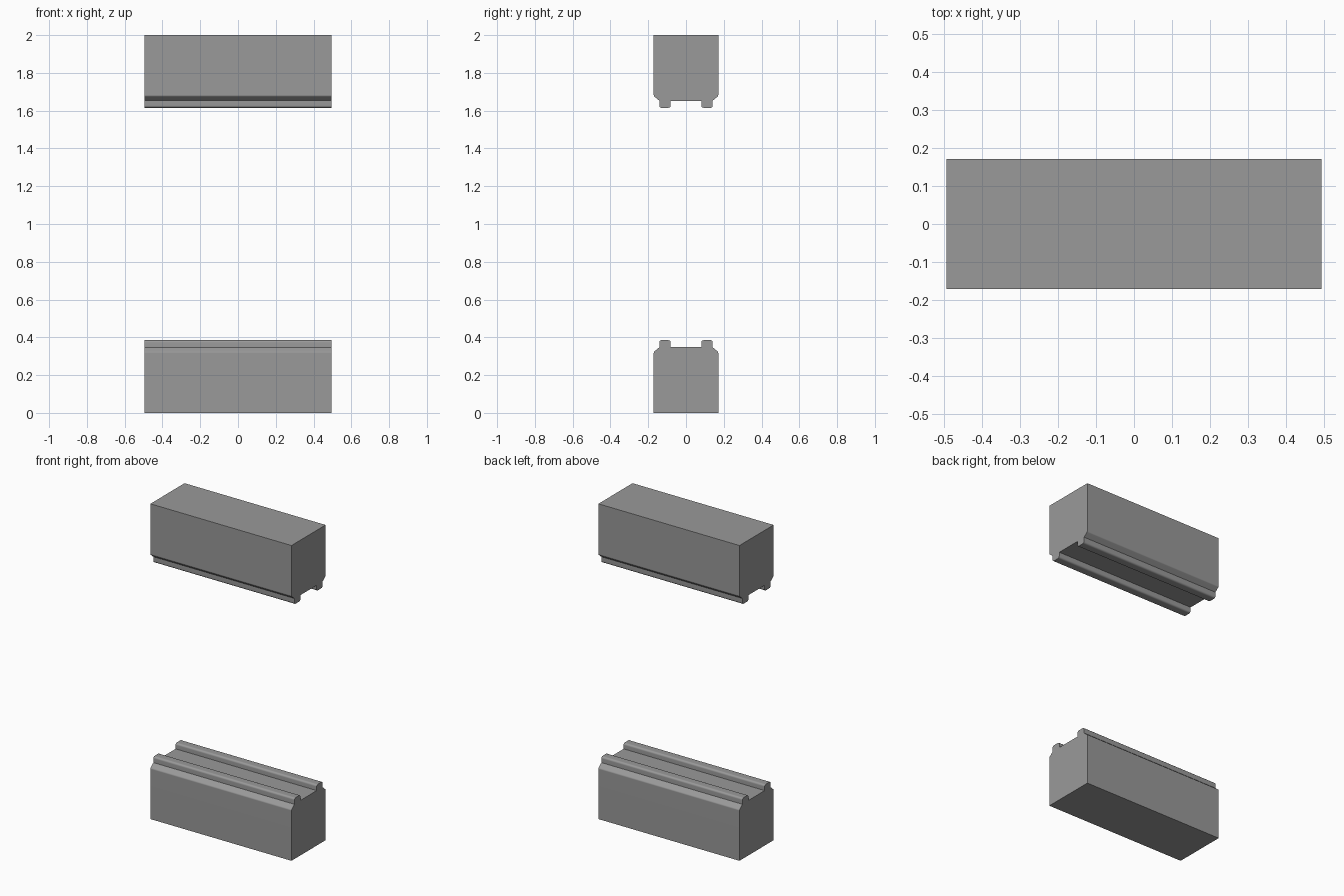
import bpy, bmesh
from math import radians, sin, cos

if "Cube" in bpy.data.objects:
    bpy.data.objects.remove(bpy.data.objects["Cube"])

HALF_LEN = 0.495

# Dark grey finish
grey = bpy.data.materials.new("dark_grey")
grey.diffuse_color = (0.32, 0.32, 0.32, 1)
grey.use_nodes = True
grey.node_tree.nodes["Principled BSDF"].inputs["Base Color"].default_value = grey.diffuse_color

def arc(cy, cz, r, a0, a1, n=4):
    """Points on a small corner arc, angles in degrees."""
    out = []
    for i in range(n + 1):
        a = radians(a0 + (a1 - a0) * i / n)
        out.append((cy + r * cos(a), cz + r * sin(a)))
    return out

# Right half of the cross-section, from the base up and in to the groove floor
half = [(0.171, 0.0)]
half += arc(0.159, 0.317, 0.012, 0, 45, 2)        # rounded shoulder
half += [(0.1415, 0.347)]                         # foot of the rail
half += arc(0.1295, 0.373, 0.012, 0, 90, 3)       # outer rail corner
half += arc(0.0935, 0.373, 0.012, 90, 180, 3)     # inner rail corner
half += [(0.0815, 0.349)]                         # groove floor
profile = half + [(-y, z) for y, z in reversed(half)]

def block(name, flip):
    """Extrude the railed profile along x; flip hangs it from the top."""
    bm = bmesh.new()
    verts = [bm.verts.new((-HALF_LEN, y, 2 - z if flip else z)) for y, z in profile]
    face = bm.faces.new(verts)
    ext = bmesh.ops.extrude_face_region(bm, geom=[face])
    moved = [v for v in ext["geom"] if isinstance(v, bmesh.types.BMVert)]
    bmesh.ops.translate(bm, verts=moved, vec=(2 * HALF_LEN, 0, 0))
    bmesh.ops.recalc_face_normals(bm, faces=bm.faces)
    mesh = bpy.data.meshes.new(name)
    bm.to_mesh(mesh)
    bm.free()
    mesh.materials.append(grey)
    ob = bpy.data.objects.new(name, mesh)
    bpy.context.collection.objects.link(ob)
    bpy.ops.object.select_all(action='DESELECT')
    ob.select_set(True)
    bpy.context.view_layer.objects.active = ob
    bpy.ops.object.shade_smooth_by_angle(angle=radians(35))
    # Keep the broad walls evenly shaded beside the rounded edges
    wn = ob.modifiers.new("flat_walls", 'WEIGHTED_NORMAL')
    wn.keep_sharp = True

# Lower block with rails up, upper block with rails down
block("lower_block", False)
block("upper_block", True)
